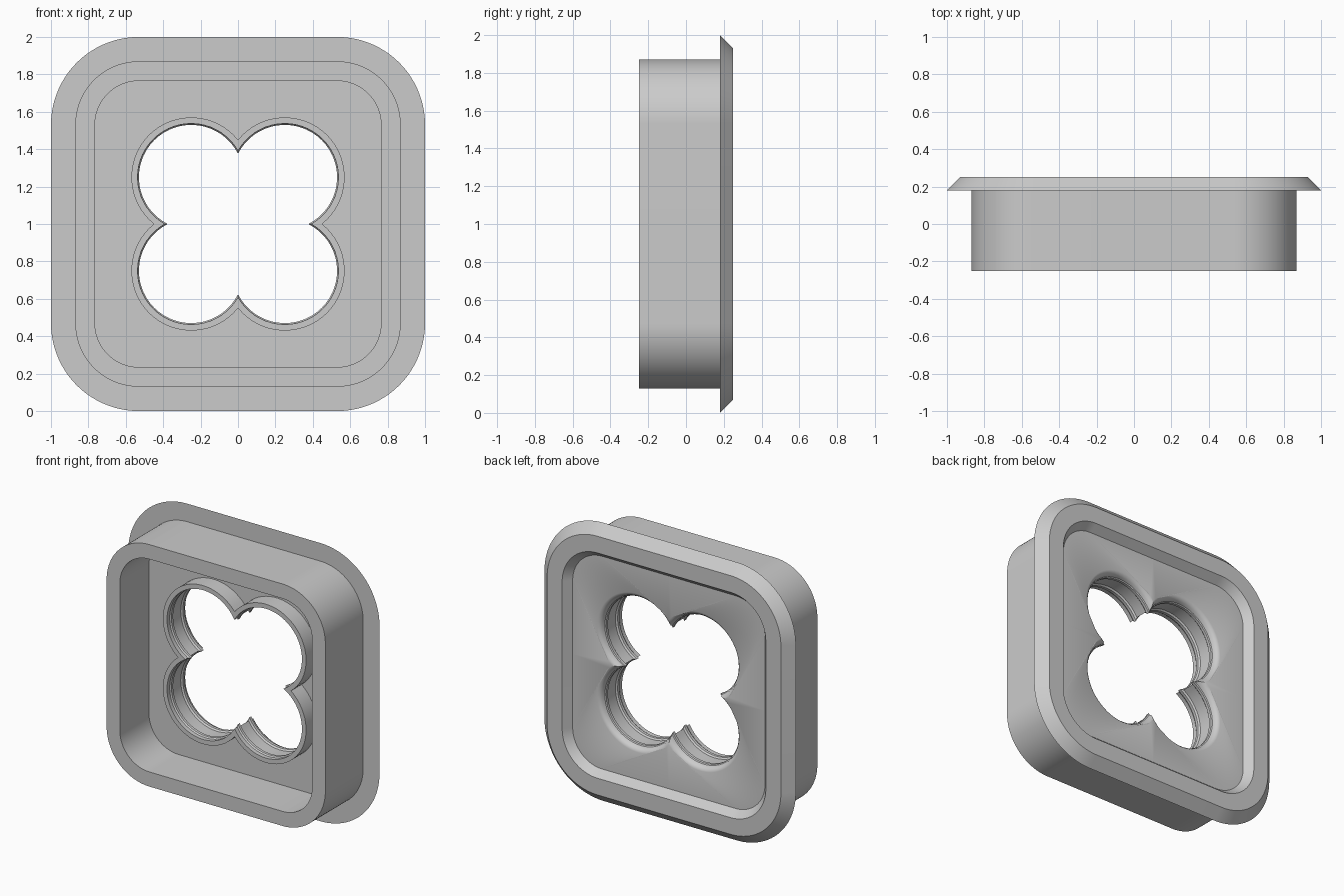
import bpy
import bmesh
from math import sin, cos, pi, acos, radians

if "Cube" in bpy.data.objects:
    bpy.data.objects.remove(bpy.data.objects["Cube"], do_unlink=True)

STEPS = 32        # points per quadrant of every outline
CORNER = 0.53     # corner centre of the rounded squares
LOBE = 0.25       # lobe centre of the four-lobed opening


def quadrants(points):
    """Repeat one quadrant of an outline four times around the centre."""
    loop = []
    for _ in range(4):
        loop += points
        points = [(-z, x) for x, z in points]
    return loop


def square(half):
    """Rounded square; all sizes share the same corner centres."""
    r = half - CORNER
    pts = [(half, 0)]
    for i in range(STEPS - 1):
        a = pi / 2 * i / (STEPS - 2)
        pts.append((CORNER + r * cos(a), CORNER + r * sin(a)))
    return quadrants(pts)


def lobes(r):
    """Four overlapping circles meeting in cusps on the axes."""
    cusp = pi / 2 - acos(LOBE / r)
    start = -cusp
    sweep = pi / 2 + 2 * cusp
    pts = []
    for i in range(STEPS):
        a = start + sweep * i / STEPS
        pts.append((LOBE + r * cos(a), LOBE + r * sin(a)))
    return quadrants(pts)


# Closed cross-section: outline type, size, depth
section = [
    # wall and bevelled rim
    (square, 0.87, -0.25), (square, 0.87, 0.18), (square, 1.0, 0.18),
    (square, 0.93, 0.25), (square, 0.81, 0.25), (square, 0.765, 0.195),
    # rounded lip of the opening at the back
    (lobes, 0.32, 0.195), (lobes, 0.305, 0.189), (lobes, 0.293, 0.175),
    (lobes, 0.287, 0.155),
    # ridges inside the opening
    (lobes, 0.28, 0.15), (lobes, 0.28, 0.13), (lobes, 0.29, 0.12),
    (lobes, 0.29, 0.03), (lobes, 0.28, 0.02), (lobes, 0.28, 0.0),
    # raised collar on the front and the tray floor
    (lobes, 0.287, -0.01), (lobes, 0.287, -0.04), (lobes, 0.32, -0.04),
    (lobes, 0.32, 0.08), (square, 0.765, 0.08), (square, 0.765, -0.25),
]

bm = bmesh.new()
rings = [[bm.verts.new((x, y, z + 1)) for x, z in outline(size)]
         for outline, size, y in section]
for k, ring in enumerate(rings):
    other = rings[(k + 1) % len(rings)]
    for i in range(len(ring)):
        j = (i + 1) % len(ring)
        bm.faces.new((ring[i], ring[j], other[j], other[i]))
bmesh.ops.recalc_face_normals(bm, faces=bm.faces)

mesh = bpy.data.meshes.new("lobed_frame")
bm.to_mesh(mesh)
bm.free()
frame = bpy.data.objects.new("lobed_frame", mesh)
bpy.context.collection.objects.link(frame)

# Plain grey
grey = bpy.data.materials.new("light_grey")
grey.use_nodes = True
colour = (0.6, 0.6, 0.6, 1)
grey.diffuse_color = colour
grey.node_tree.nodes["Principled BSDF"].inputs["Base Color"].default_value = colour
mesh.materials.append(grey)

bpy.ops.object.select_all(action='DESELECT')
frame.select_set(True)
bpy.context.view_layer.objects.active = frame
bpy.ops.object.shade_smooth_by_angle(angle=radians(30))
